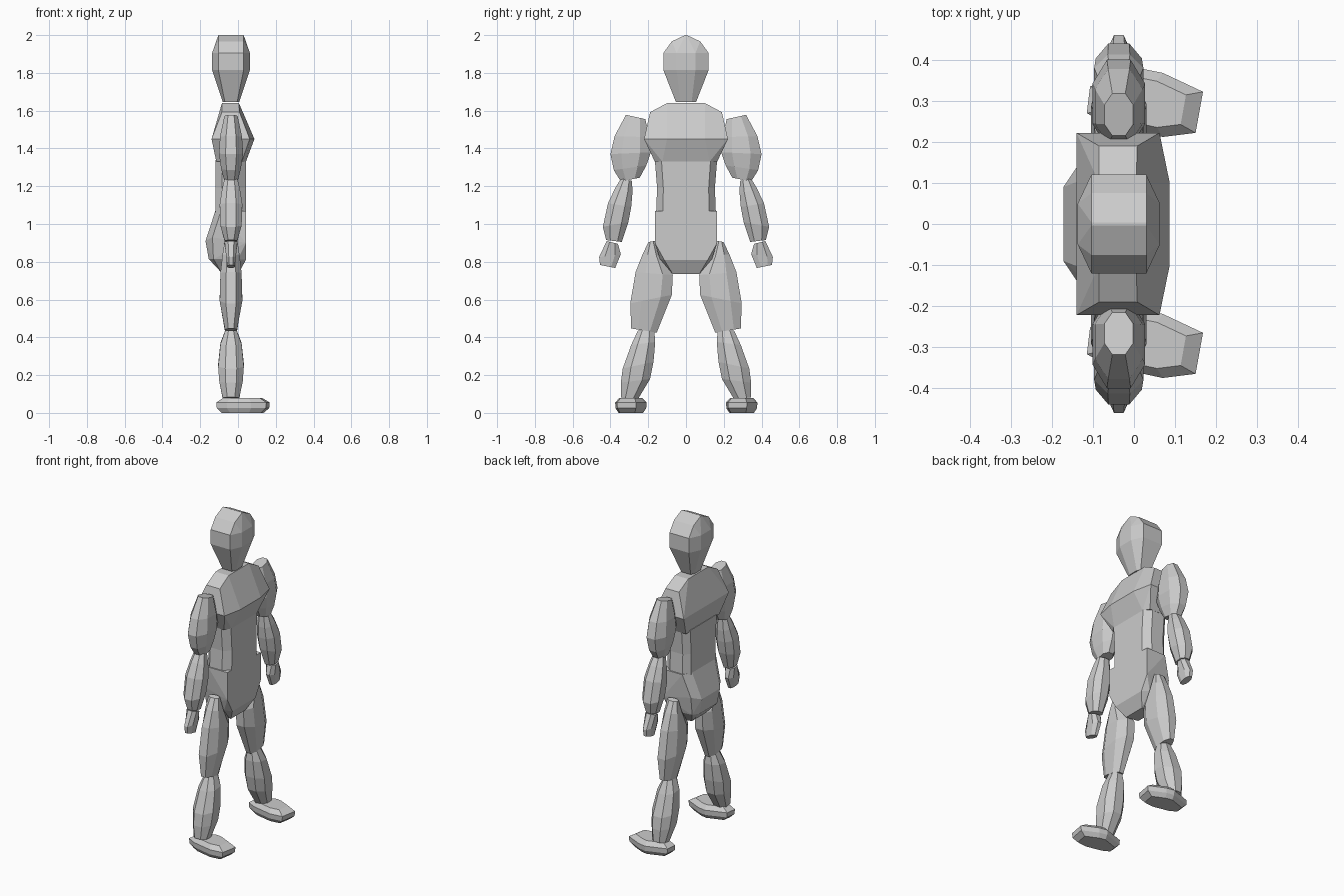
import bpy, bmesh
from mathutils import Vector

CX = -0.037  # depth of the body's centre plane; the figure faces +x

grey = bpy.data.materials.new("clay grey")
grey.diffuse_color = (0.6, 0.6, 0.6, 1)


def finish(name, bm):
    bmesh.ops.dissolve_limit(bm, angle_limit=0.01, verts=bm.verts[:], edges=bm.edges[:])
    bmesh.ops.recalc_face_normals(bm, faces=bm.faces[:])
    me = bpy.data.meshes.new(name)
    bm.to_mesh(me)
    bm.free()
    me.materials.append(grey)
    ob = bpy.data.objects.new(name, me)
    bpy.context.collection.objects.link(ob)
    return ob


def hull(name, pts):
    """Faceted convex block through the points."""
    bm = bmesh.new()
    for p in pts:
        bm.verts.new(p)
    res = bmesh.ops.convex_hull(bm, input=bm.verts[:])
    junk = {g for g in res["geom_interior"] + res["geom_unused"] if isinstance(g, bmesh.types.BMVert)}
    bmesh.ops.delete(bm, geom=list(junk), context='VERTS')
    return finish(name, bm)


def loft(name, rings):
    """Skin matching rings and cap both ends."""
    bm = bmesh.new()
    vs = [[bm.verts.new(p) for p in r] for r in rings]
    n = len(vs[0])
    for a, b in zip(vs, vs[1:]):
        for i in range(n):
            j = (i + 1) % n
            bm.faces.new((a[i], a[j], b[j], b[i]))
    bm.faces.new(vs[0])
    bm.faces.new(vs[-1])
    return finish(name, bm)


def mirrored(pts):
    return [Vector((x, s * y, z)) for x, y, z in pts for s in (1, -1)]


def limb(name, sections):
    """Octagonal sections: inner y,z, outer y,z and half depth."""
    for side, s in (("left", 1), ("right", -1)):
        rings = []
        for y0, z0, y1, z1, h in sections:
            ring = []
            for t, k in ((0, -.45), (0, .45), (.27, 1), (.73, 1), (1, .45), (1, -.45), (.73, -1), (.27, -1)):
                ring.append((CX + h * k, s * (y0 + (y1 - y0) * t), z0 + (z1 - z0) * t))
            rings.append(ring)
        loft(f"{side}_{name}", rings)


# Head: chamfered block with a ridged crown
hull("head", mirrored(
    [(CX + s * x, y, z) for s in (-1, 1) for x, y, z in (
        (.043, .03, 1.645), (.032, .053, 1.645),
        (.1, .05, 1.815), (.067, .12, 1.815),
        (.1, .05, 1.905), (.067, .12, 1.905),
        (.067, .075, 1.967), (.067, .004, 2.0))]))

# Chest: wide wedge, deepest at the pectoral line
hull("chest", mirrored([
    (-.085, .10, 1.64), (.005, .10, 1.64), (-.085, .19, 1.592), (.008, .19, 1.592),
    (-.14, .222, 1.45), (.062, .222, 1.45), (.087, .10, 1.45),
    (-.115, .165, 1.33), (.02, .165, 1.33), (.042, .125, 1.33)]))


# Waist: chamfered column, slightly pinched
def waist_ring(z, w, f):
    half = [(.042, f), (.0, w), (-.085, w), (-.12, f)]
    return [(x, y, z) for x, y in half] + [(x, -y, z) for x, y in reversed(half)]


loft("waist", [waist_ring(1.34, .165, .13), waist_ring(1.19, .153, .12), waist_ring(1.06, .158, .122)])

# Pelvis: flat front, rounded seat, narrow crotch
hull("pelvis", mirrored([
    (.042, .165, 1.07), (-.09, .165, 1.07), (-.12, .11, 1.07),
    (.042, .165, .90), (-.135, .145, .93), (-.172, .09, .91),
    (.042, .115, .81), (.0, .138, .815), (-.13, .125, .815), (-.155, .085, .815),
    (.0, .07, .735), (-.09, .07, .745)]))

# Arms
limb("upper_arm", [(.215, 1.555, .318, 1.578, .035), (.195, 1.46, .378, 1.465, .058),
                   (.186, 1.38, .40, 1.37, .064), (.21, 1.31, .382, 1.285, .052),
                   (.245, 1.245, .345, 1.225, .036)])
limb("forearm", [(.285, 1.228, .345, 1.24, .035), (.284, 1.16, .375, 1.19, .048),
                 (.29, 1.09, .413, 1.11, .06), (.305, 1.01, .44, .985, .056),
                 (.34, .905, .423, .915, .034)])
limb("hand", [(.36, .895, .42, .91, .034), (.345, .84, .46, .825, .026), (.375, .767, .455, .783, .02)])

# Legs
limb("thigh", [(.165, .91, .198, .905, .034), (.13, .83, .23, .84, .045),
               (.07, .73, .267, .745, .056), (.075, .625, .295, .58, .06),
               (.155, .425, .29, .447, .032)])
limb("shin", [(.168, .44, .255, .435, .03), (.163, .375, .29, .36, .056),
              (.172, .27, .335, .235, .068), (.19, .18, .345, .16, .062),
              (.255, .072, .345, .083, .044)])

# Feet: one bevelled sole shape, repeated sideways
outline = [(-.115, .27), (-.107, .335), (.02, .378), (.07, .368), (.168, .322),
           (.15, .222), (.07, .212), (-.06, .24)]
for side, dy in (("left", 0), ("right", -.587)):
    rings = []
    for z, k in ((.004, .78), (.025, .98), (.055, 1), (.08, .72)):
        rings.append([(.02 + (x - .02) * k, .295 + (y - .295) * k + dy, z) for x, y in outline])
    loft(f"{side}_foot", rings)

# Rest the soles on the floor
for ob in bpy.data.objects:
    if ob.name.endswith("foot"):
        for v in ob.data.vertices:
            if v.co.z < .01:
                v.co.z = 0
